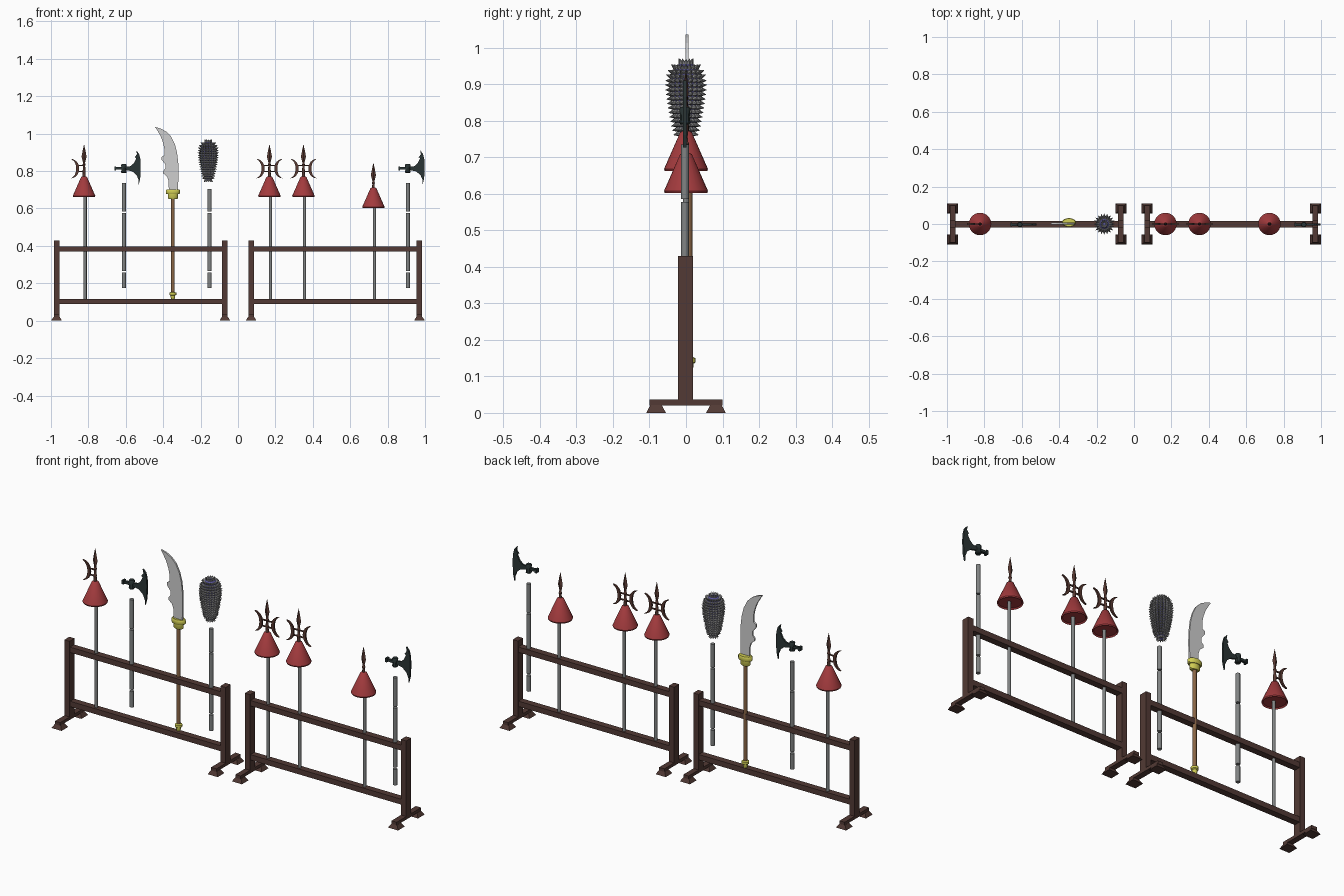
import bpy, bmesh, math
from mathutils import Vector, Matrix

if "Cube" in bpy.data.objects:
    bpy.data.objects.remove(bpy.data.objects["Cube"])


def mat(name, r, g, b):
    m = bpy.data.materials.new(name)
    m.diffuse_color = (r, g, b, 1)
    m.use_nodes = True
    m.node_tree.nodes["Principled BSDF"].inputs["Base Color"].default_value = m.diffuse_color
    return m


WOOD = mat("dark_wood", 0.085, 0.042, 0.035)
RED = mat("red_tassel", 0.36, 0.043, 0.047)
STEEL = mat("grey_steel", 0.22, 0.23, 0.23)
SPIKE = mat("light_steel", 0.27, 0.27, 0.275)
CORE = mat("blue_core", 0.13, 0.12, 0.40)
BLADE = mat("pale_blade", 0.62, 0.62, 0.62)
GOLD = mat("yellow_brass", 0.64, 0.62, 0.09)
POLE = mat("brown_pole", 0.25, 0.13, 0.06)
IRON = mat("black_iron", 0.023, 0.035, 0.035)
TIP = mat("bronze_tip", 0.10, 0.042, 0.032)


def finish(name, bm, material, smooth=False):
    bmesh.ops.recalc_face_normals(bm, faces=bm.faces)
    me = bpy.data.meshes.new(name)
    bm.to_mesh(me)
    bm.free()
    me.materials.append(material)
    ob = bpy.data.objects.new(name, me)
    bpy.context.collection.objects.link(ob)
    if smooth:
        bpy.context.view_layer.objects.active = ob
        ob.select_set(True)
        bpy.ops.object.shade_smooth_by_angle(angle=math.radians(40))
        ob.select_set(False)
    return ob


def box(name, c, s, material, top=(1, 1)):
    # box with an optional tapered top
    bm = bmesh.new()
    bmesh.ops.create_cube(bm, size=1)
    for v in bm.verts:
        k = top if v.co.z > 0 else (1, 1)
        v.co = Vector((v.co.x * s[0] * k[0] + c[0], v.co.y * s[1] * k[1] + c[1], v.co.z * s[2] + c[2]))
    return finish(name, bm, material)


def lathe(name, x, y, profile, material, n=12, sy=1.0, smooth=True):
    # turned shape from (radius, z) pairs
    bm = bmesh.new()
    rings = []
    for r, z in profile:
        rings.append([bm.verts.new((x + r * math.cos(2 * math.pi * i / n),
                                    y + sy * r * math.sin(2 * math.pi * i / n), z)) for i in range(n)])
    for a, b in zip(rings, rings[1:]):
        for i in range(n):
            j = (i + 1) % n
            bm.faces.new((a[i], a[j], b[j], b[i]))
    bm.faces.new(rings[0])
    bm.faces.new(rings[-1])
    return finish(name, bm, material, smooth)


def plate(name, pts, y, thick, material):
    # flat shape in the x-z plane
    bm = bmesh.new()
    f = bm.faces.new([bm.verts.new((p[0], y - thick / 2, p[1])) for p in pts])
    ext = bmesh.ops.extrude_face_region(bm, geom=[f])
    bmesh.ops.translate(bm, vec=(0, thick, 0), verts=[g for g in ext["geom"] if isinstance(g, bmesh.types.BMVert)])
    return finish(name, bm, material)


def rack(cx):
    for px in (cx - 0.45, cx + 0.45):
        box("post", (px, -0.002, 0.23), (0.03, 0.041, 0.40), WOOD)
        box("foot_bar", (px, 0, 0.028), (0.03, 0.2, 0.016), WOOD)
        for s in (-1, 1):
            box("foot_pad", (px, s * 0.082, 0.0105), (0.058, 0.054, 0.021), WOOD, (0.55, 0.58))
    for z in (0.384, 0.102):
        box("rail", (cx, -0.001, z), (0.89, 0.034, 0.028), WOOD)


def crescent(x, z, side):
    # horns point outwards, away from the spear
    outer, inner = [], []
    for i in range(13):
        t = -1 + i / 6
        a = math.radians(90 * t)
        outer.append((x + side * (0.070 - 0.044 * math.cos(a)), z + 0.052 * math.sin(a)))
        inner.append((x + side * (0.070 - 0.028 * math.cos(a)), z + 0.048 * math.sin(a)))
    plate("crescent_blade", outer + inner[11:0:-1], 0, 0.009, TIP)
    for dz in (-0.016, 0.016):
        box("crescent_strut", (x + side * 0.015, 0, z + dz), (0.03, 0.006, 0.006), TIP)


def spear(x, dz, sides, tip_dz=0):
    lathe("spear_shaft", x + 0.006, 0, [(0.0085, 0.115), (0.0085, 0.70 + dz)], STEEL)
    lathe("tassel", x, 0, [(0.052, 0.668 + dz), (0.058, 0.662 + dz), (0.06, 0.668 + dz),
                           (0.016, 0.768 + dz), (0.008, 0.772 + dz)], RED, 24)
    # neck and leaf point
    e = dz + tip_dz
    lathe("spear_neck", x, 0, [(0.009, 0.765 + dz), (0.007, 0.795 + e), (0.009, 0.80 + e), (0.007, 0.806 + e),
                               (0.006, 0.828 + e), (0.009, 0.834 + e), (0.006, 0.84 + e), (0.005, 0.85 + e)], TIP)
    lathe("spear_point", x, 0, [(0.005, 0.843 + e), (0.0135, 0.877 + e), (0.007, 0.912 + e), (0.0005, 0.941 + e)],
          TIP, 4, 0.55, False)
    for s in sides:
        crescent(x, 0.813 + dz, s)


def segmented_shaft(name, x, top):
    for a, b in ((0.175, 0.257), (0.267, 0.577), (0.585, top)):
        lathe(name, x, -0.003, [(0.0108, a), (0.0108, b)], STEEL)


def axe(x):
    segmented_shaft("axe_shaft", x, 0.735)
    lathe("axe_socket", x, -0.003, [(0.012, 0.79), (0.015, 0.794), (0.013, 0.81), (0.015, 0.832), (0.012, 0.837)], IRON, 8)
    box("axe_hammer", (x - 0.03, -0.003, 0.814), (0.042, 0.013, 0.013), IRON)
    box("axe_hammer_face", (x - 0.046, -0.003, 0.814), (0.010, 0.02, 0.021), IRON)
    # flared blade with long swept horns
    pts = [(0.01, 0.823), (0.035, 0.826), (0.053, 0.842), (0.066, 0.868), (0.058, 0.874), (0.070, 0.89),
           (0.066, 0.91), (0.081, 0.893), (0.088, 0.865), (0.090, 0.83), (0.089, 0.79), (0.087, 0.76),
           (0.079, 0.727), (0.079, 0.752), (0.068, 0.778), (0.045, 0.798), (0.01, 0.806)]
    plate("axe_blade", [(x + p[0], p[1]) for p in pts], -0.003, 0.010, IRON)


def mace(x):
    segmented_shaft("mace_shaft", x + 0.007, 0.705)
    prof = [(0.010, 0.748), (0.019, 0.757), (0.027, 0.79), (0.035, 0.83), (0.041, 0.87), (0.043, 0.895),
            (0.041, 0.92), (0.035, 0.938), (0.025, 0.951), (0.012, 0.958), (0.003, 0.960)]
    lathe("mace_core", x, 0, prof, CORE, 20)
    # dense spikes along the profile normal, the core only shows between them
    bm = bmesh.new()
    rows = 18
    for k in range(rows):
        z = 0.752 + (0.957 - 0.752) * k / (rows - 1)
        for (r0, z0), (r1, z1) in zip(prof, prof[1:]):
            if z0 <= z <= z1:
                r = r0 + (r1 - r0) * (z - z0) / (z1 - z0)
                nr, nz = z1 - z0, r0 - r1
        n = 20 if r > 0.022 else 12
        for i in range(n):
            a = 2 * math.pi * i / n
            d = Vector((nr * math.cos(a), nr * math.sin(a), nz)).normalized()
            p = Vector((x + r * math.cos(a), r * math.sin(a), z)) + d * 0.0055
            m = Matrix.Translation(p) @ d.to_track_quat('Z', 'Y').to_matrix().to_4x4()
            bmesh.ops.create_cone(bm, cap_ends=True, segments=6, radius1=0.0085, radius2=0.0003, depth=0.018, matrix=m)
    finish("mace_spikes", bm, SPIKE, True)


def glaive(x, y):
    lathe("glaive_pole", x, y, [(0.0095, 0.12), (0.0095, 0.66)], POLE)
    lathe("glaive_butt", x, y, [(0.008, 0.115), (0.012, 0.125), (0.012, 0.134), (0.018, 0.138), (0.018, 0.150), (0.010, 0.153)], GOLD)
    lathe("glaive_collar", x, y, [(0.022, 0.65), (0.027, 0.655), (0.027, 0.68)], GOLD, 20, 0.65)
    lathe("glaive_guard", x, y, [(0.034, 0.677), (0.038, 0.681), (0.038, 0.697), (0.034, 0.702)], GOLD, 20, 0.62)
    # curved blade with a notched back
    pts = [(-0.444, 1.036), (-0.415, 1.028), (-0.385, 1.012), (-0.358, 0.985), (-0.338, 0.945), (-0.326, 0.90),
           (-0.319, 0.84), (-0.318, 0.78), (-0.321, 0.70), (-0.370, 0.70), (-0.371, 0.745), (-0.379, 0.77),
           (-0.400, 0.788), (-0.401, 0.80), (-0.387, 0.815), (-0.388, 0.835), (-0.408, 0.860), (-0.409, 0.875),
           (-0.394, 0.885), (-0.393, 0.915), (-0.400, 0.95), (-0.413, 0.985), (-0.430, 1.015)]
    plate("glaive_blade", pts, 0.003, 0.009, BLADE)


rack(-0.52)
rack(0.52)
spear(-0.823, 0, (-1,))
spear(0.168, 0, (-1, 1))
spear(0.35, 0, (-1, 1))
spear(0.724, -0.06, (), -0.038)
axe(-0.61)
axe(0.908)
glaive(-0.348, 0.008)
mace(-0.159)
